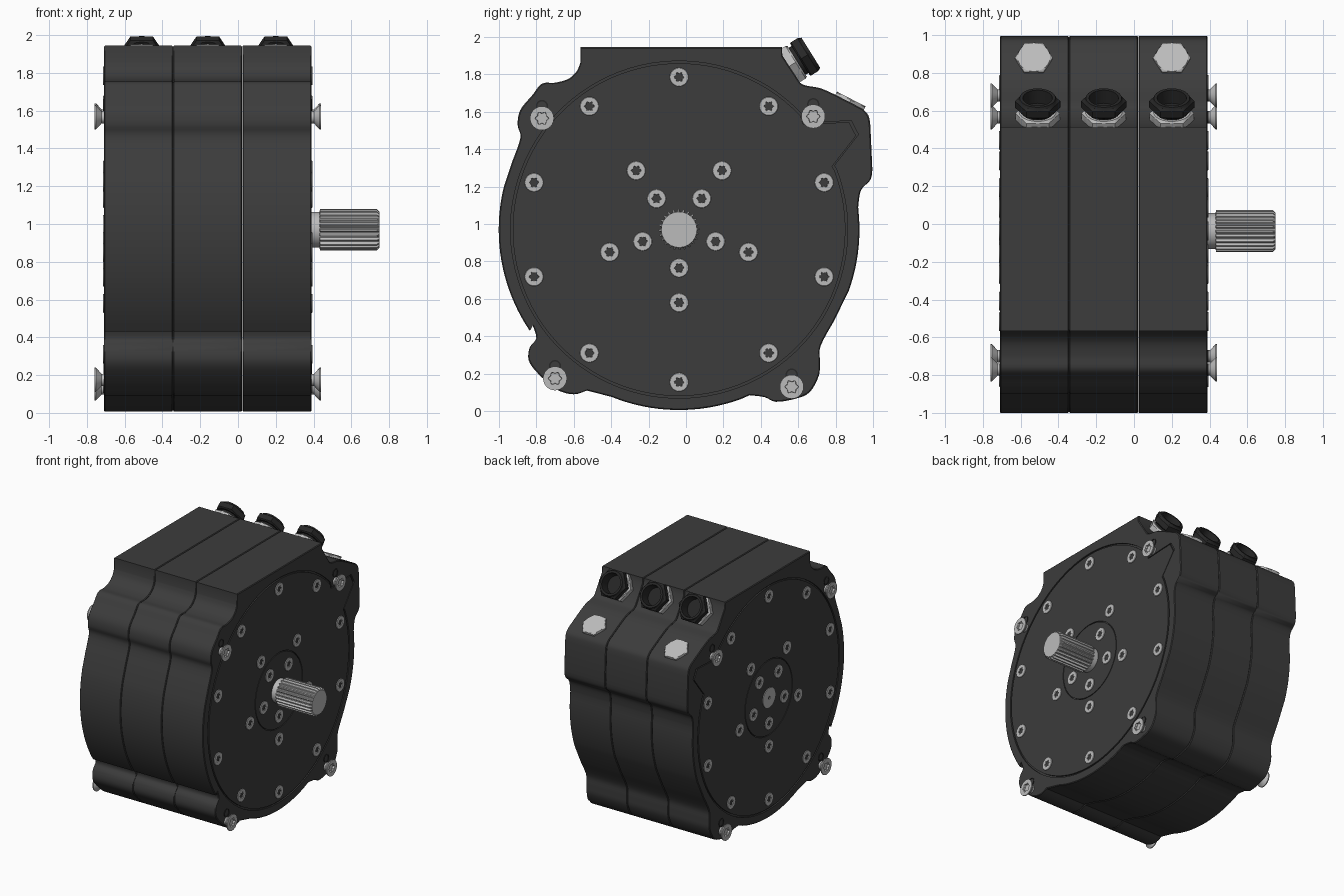
import bpy, bmesh
from math import sin, cos, pi, radians, hypot
from mathutils import Vector

if "Cube" in bpy.data.objects:
    bpy.data.objects.remove(bpy.data.objects["Cube"])

CY, CZ, R = -0.037, 0.97, 0.964          # motor axis and housing radius
X0, X1 = -0.71, 0.39                     # end faces


def material(name, v):
    m = bpy.data.materials.new(name)
    m.diffuse_color = (v, v, v, 1)
    m.use_nodes = True
    m.node_tree.nodes["Principled BSDF"].inputs["Base Color"].default_value = m.diffuse_color
    return m


DARK = material("dark_housing", 0.045)
BLACK = material("black_plastic", 0.02)
STEEL = material("steel", 0.5)


def loft(name, rings, mat, closed=False):
    """Skin equal-sized rings; cap both ends, or close into a loop."""
    bm = bmesh.new()
    rows = [[bm.verts.new(p) for p in ring] for ring in rings]
    n = len(rows[0])
    pairs = list(zip(rows, rows[1:]))
    if closed:
        pairs.append((rows[-1], rows[0]))
    else:
        bm.faces.new(rows[0])
        bm.faces.new(rows[-1])
    for a, b in pairs:
        for i in range(n):
            j = (i + 1) % n
            bm.faces.new((a[i], a[j], b[j], b[i]))
    bmesh.ops.recalc_face_normals(bm, faces=bm.faces)
    me = bpy.data.meshes.new(name)
    bm.to_mesh(me)
    bm.free()
    ob = bpy.data.objects.new(name, me)
    bpy.context.collection.objects.link(ob)
    me.materials.append(mat)
    smooth(ob)
    return ob


def select(ob):
    bpy.ops.object.select_all(action='DESELECT')
    ob.select_set(True)
    bpy.context.view_layer.objects.active = ob


def smooth(ob):
    select(ob)
    bpy.ops.object.shade_smooth_by_angle(angle=radians(30))


def at_x(pts, x, s=1.0):
    return [(x, CY + (y - CY) * s, CZ + (z - CZ) * s) for y, z in pts]


def turned(name, origin, d, u, steps, mat, n=24):
    """Rings along direction d; each step is (height, radius or radius function)."""
    o, d, u = Vector(origin), Vector(d).normalized(), Vector(u)
    v = d.cross(u)
    rings = []
    for h, r in steps:
        f = r if callable(r) else (lambda a, r=r: r)
        rings.append([o + d * h + (u * cos(a) + v * sin(a)) * f(a)
                      for a in (2 * pi * i / n for i in range(n))])
    return loft(name, rings, mat)


def hexagon(r):
    return lambda a: r * cos(pi / 6) / cos(a % (pi / 3) - pi / 6)


def star(r):
    return lambda a: r * (1 + 0.17 * cos(6 * a))


def arc(a0, a1, n, r=R):
    return [(CY + r * cos(radians(a0 + (a1 - a0) * i / n)),
             CZ + r * sin(radians(a0 + (a1 - a0) * i / n))) for i in range(n + 1)]


def curve(pts, n=4):
    """Smooth curve through the points."""
    out = []
    P = [Vector(p) for p in [pts[0]] + pts + [pts[-1]]]
    for a, b, c, d in zip(P, P[1:], P[2:], P[3:]):
        for i in range(n):
            t = i / n
            p = 0.5 * (2 * b + (c - a) * t + (2 * a - 5 * b + 4 * c - d) * t * t
                       + (3 * b - a - 3 * c + d) * t ** 3)
            out.append(tuple(p))
    return out + [pts[-1]]


# Housing outline, clockwise: flat top, gland facet, terminal box, feet, upper ear
outline = [(-0.565, 1.945), (0.512, 1.945), (0.515, 1.90)]
outline += curve([(0.61, 1.755), (0.64, 1.74), (0.72, 1.725), (0.80, 1.69)])
outline += curve([(0.945, 1.615), (0.975, 1.58), (0.985, 1.53)])
outline += curve([(0.996, 1.29), (0.985, 1.235), (0.935, 1.18), (0.92, 1.09)])
outline += arc(4, -20, 10)
outline += curve([(0.79, 0.48), (0.72, 0.35), (0.715, 0.27), (0.71, 0.19), (0.66, 0.10),
                  (0.58, 0.065), (0.48, 0.05), (0.42, 0.075), (0.34, 0.085)])
outline += arc(-70, -112, 16)
outline += curve([(-0.53, 0.11), (-0.60, 0.09), (-0.69, 0.115), (-0.79, 0.20), (-0.84, 0.27),
                  (-0.835, 0.34), (-0.80, 0.39), (-0.82, 0.46)])
outline += arc(-146, -194, 20)
outline += curve([(-0.93, 1.33), (-0.885, 1.46), (-0.90, 1.53), (-0.885, 1.61), (-0.82, 1.69),
                  (-0.77, 1.75), (-0.70, 1.755), (-0.63, 1.775), (-0.585, 1.815), (-0.565, 1.86)])

# Lid outline: circle with a pointed cable notch
lid = [(0.786, 1.31), (0.915, 1.475), (0.877, 1.548), (0.63, 1.537)] + arc(43, 381, 90, 0.895)
hub = arc(0, 355, 71, 0.30)


def groove(ob, pts, x, width, depth):
    """Cut a narrow groove following pts into an end face."""
    w = width / 2 / hypot(pts[-1][0] - CY, pts[-1][1] - CZ)
    cut = loft("groove_cutter", [at_x(pts, x + sx * depth, 1 + sw * w)
                                 for sx, sw in ((-1, -1), (-1, 1), (1, 1), (1, -1))], DARK, True)
    cut.hide_render = True
    m = ob.modifiers.new("groove", 'BOOLEAN')
    m.object, m.operation, m.solver = cut, 'DIFFERENCE', 'EXACT'
    select(ob)
    bpy.ops.object.modifier_apply(modifier=m.name)
    bpy.data.objects.remove(cut)


# Three stacked housing sections with eased edges
cuts = [X0, -0.344, 0.022, X1]
names = ["rear_section", "middle_section", "front_section"]
for name, a, b in zip(names, cuts, cuts[1:]):
    a, b = a + 0.001, b - 0.001
    ob = loft(name, [at_x(outline, a, 0.994), at_x(outline, a + 0.005),
                     at_x(outline, b - 0.005), at_x(outline, b, 0.994)], DARK)
    if name != "middle_section":
        face = a if name == "rear_section" else b
        groove(ob, lid, face, 0.012, 0.012)
        groove(ob, hub, face, 0.006, 0.008)
        smooth(ob)

# Screws on both end faces
mounts = [(-0.77, 1.565), (0.68, 1.575), (-0.70, 0.175), (0.565, 0.13)]
for side, x, sx in (("front", X1, 1), ("rear", X0, -1)):
    flush = [(0.815, 90 + 36 * i) for i in range(10)]
    flush += [(r, 270 + 72 * i) for r in (0.205, 0.39) for i in range(5)]
    for r, a in flush:
        p = (x, CY + r * cos(radians(a)), CZ + r * sin(radians(a)))
        turned(side + "_lid_screw", p, (sx, 0, 0), (0, 1, 0),
               [(-0.01, 0.05), (0.002, 0.05), (0.004, 0.048), (0.004, star(0.024)),
                (-0.006, star(0.022))], STEEL)
    for y, z in mounts:
        turned(side + "_mount_screw", (x, y, z), (sx, 0, 0), (0, 1, 0),
               [(-0.02, 0.032), (0.012, 0.032), (0.042, 0.064), (0.05, 0.064),
                (0.05, star(0.032)), (0.035, star(0.03))], STEEL)
        turned(side + "_mount_hole", (x, y, z + 0.065), (sx, 0, 0), (0, 1, 0),
               [(-0.01, 0.033), (0.003, 0.033), (0.003, 0.025), (-0.006, 0.025)], BLACK)

# Splined output shaft and the plain rear shaft end
TEETH = 24


def spline(r):
    # four points per tooth: two on the tip, two in the root
    return lambda a: r if round(a * TEETH * 4 / (2 * pi)) % 4 < 2 else r - 0.014


turned("shaft_collar", (X1, CY, CZ), (1, 0, 0), (0, 1, 0),
       [(-0.02, 0.094), (0.06, 0.094)], STEEL, 48)
turned("splined_shaft", (X1, CY, CZ), (1, 0, 0), (0, 1, 0),
       [(0.04, 0.09), (0.045, spline(0.11)), (0.345, spline(0.11)), (0.36, 0.095)],
       STEEL, TEETH * 4)
turned("rear_shaft_end", (X0, CY, CZ), (-1, 0, 0), (0, 1, 0),
       [(-0.02, 0.078), (0.004, 0.078), (0.004, 0.014), (-0.01, 0.008)], STEEL, 36)

# Cable glands on the angled facet: steel nut, neck and hollow black hex
for gx in (-0.51, -0.16, 0.20):
    o, d, u = (gx, 0.55, 1.842), (0, 0.85, 0.53), (1, 0, 0)
    turned("gland_nut", o, d, u, [(-0.02, 0.10), (0.0, hexagon(0.118)), (0.042, hexagon(0.118)),
                                  (0.052, 0.098)], STEEL)
    turned("gland_cap", o, d, u,
           [(0.04, 0.085), (0.07, 0.085), (0.07, 0.10), (0.078, hexagon(0.12)),
            (0.118, hexagon(0.12)), (0.126, 0.10), (0.138, 0.095), (0.138, 0.078),
            (0.06, 0.072)], BLACK)

# Hex plugs on the terminal box slope
for px in (-0.53, 0.20):
    turned("hex_plug", (px, 0.875, 1.652), (0, 0.46, 0.888), (1, 0, 0),
           [(-0.02, hexagon(0.10)), (0.012, hexagon(0.10)), (0.018, 0.086)], STEEL)
